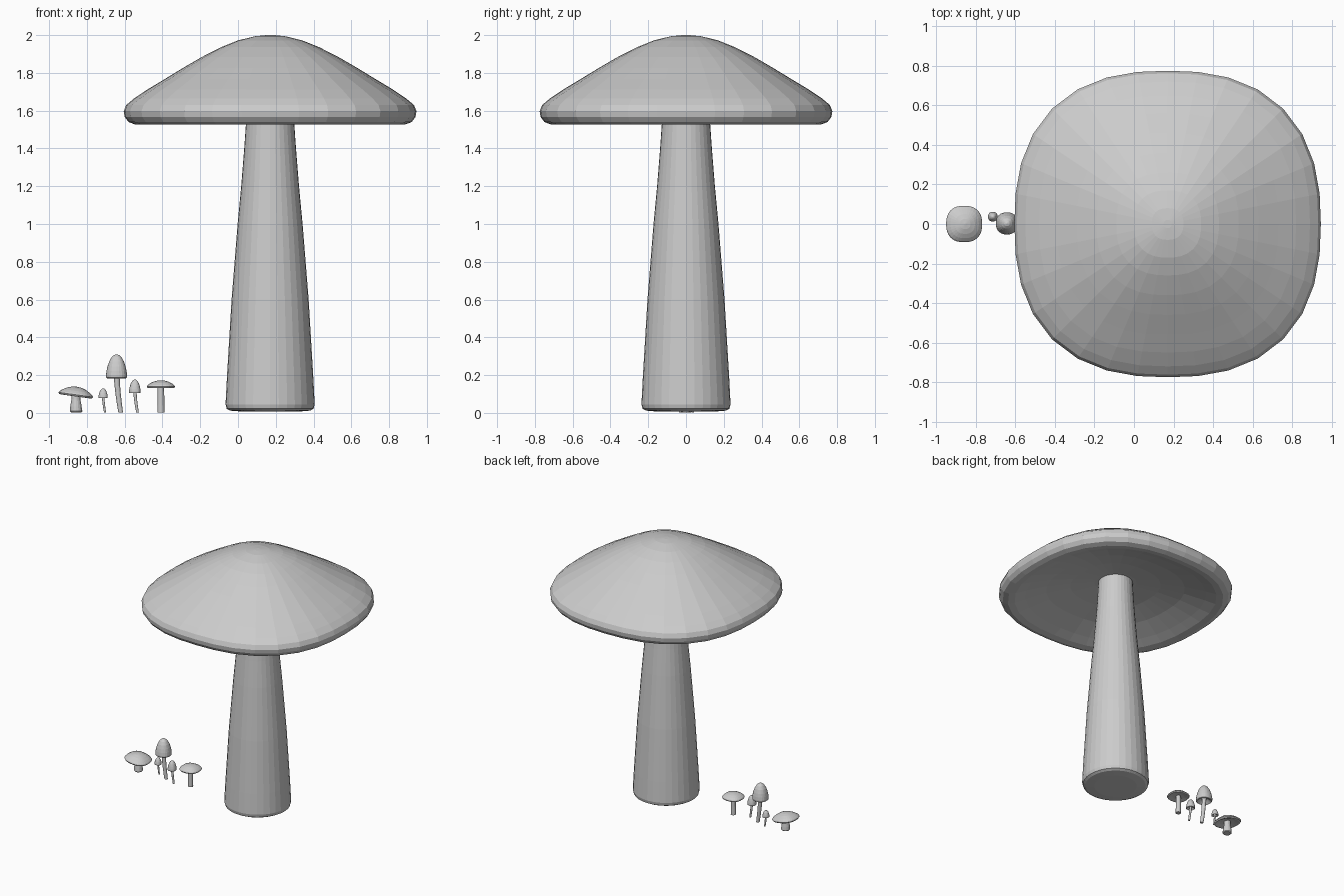
import bpy, math


def loft(name, rings, sides=32, power=2.0, loc=(0, 0, 0), tilt=0.0):
    """Skin a list of (x, y, z, radius) rings, listed bottom to top or along a cap profile."""
    verts, faces = [], []
    for x, y, z, r in rings:
        for i in range(sides):
            a = 2 * math.pi * i / sides
            c, s = math.cos(a), math.sin(a)
            k = r / (abs(c) ** power + abs(s) ** power) ** (1 / power)
            verts.append((x + k * c, y + k * s, z))
    for j in range(len(rings) - 1):
        for i in range(sides):
            n = (i + 1) % sides
            faces.append((j * sides + i, j * sides + n,
                          (j + 1) * sides + n, (j + 1) * sides + i))
    faces.append(tuple(reversed(range(sides))))
    faces.append(tuple(range((len(rings) - 1) * sides, len(rings) * sides)))
    me = bpy.data.meshes.new(name)
    me.from_pydata(verts, [], faces)
    ob = bpy.data.objects.new(name, me)
    ob.location = loc
    ob.rotation_euler = (0, tilt, 0)
    bpy.context.collection.objects.link(ob)
    return ob


def cap(name, profile, loc, sides=32, power=2.45, tilt=0.0):
    """Cap from (radius, height) pairs: hollow underside, rim, then dome."""
    return loft(name, [(0, 0, z, r) for r, z in profile], sides, power, loc, tilt)


def stem(name, rings, y=0.0, sides=16):
    """Stem from (x, z, radius) rings."""
    return loft(name, [(x, y, z, r) for x, z, r in rings], sides)


# Large mushroom
cap("large_cap", [
    (0.02, 1.67), (0.14, 1.662), (0.30, 1.64), (0.46, 1.605), (0.60, 1.56),
    (0.67, 1.534), (0.715, 1.527), (0.75, 1.54), (0.77, 1.567), (0.775, 1.597),
    (0.762, 1.63), (0.72, 1.665), (0.65, 1.712), (0.56, 1.766), (0.46, 1.827),
    (0.36, 1.885), (0.26, 1.936), (0.17, 1.972), (0.08, 1.994), (0.02, 2.0)],
    (0.17, 0, 0))
stem("large_stem", [(0.17, z, r) for z, r in [
    (0.007, 0.15), (0.012, 0.212), (0.022, 0.23), (0.045, 0.236), (0.2, 0.228),
    (0.4, 0.216), (0.6, 0.204), (0.8, 0.188), (1.0, 0.172), (1.2, 0.153),
    (1.4, 0.137), (1.53, 0.128), (1.69, 0.12)]], sides=32)

# Small tilted mushroom on the far left
cap("tilted_cap", [
    (0.004, 0.0), (0.05, -0.007), (0.078, -0.016), (0.087, -0.015), (0.092, -0.007),
    (0.087, 0.001), (0.072, 0.013), (0.05, 0.025), (0.026, 0.033), (0.004, 0.036)],
    (-0.858, 0, 0.103), tilt=0.14)
stem("tilted_stem", [
    (-0.857, 0.003, 0.028), (-0.857, 0.009, 0.033), (-0.858, 0.035, 0.030),
    (-0.858, 0.07, 0.024), (-0.858, 0.11, 0.022)])

# Small flat mushroom beside the large stem
cap("flat_cap", [
    (0.004, 0.14), (0.04, 0.137), (0.064, 0.131), (0.071, 0.132), (0.075, 0.139),
    (0.07, 0.147), (0.057, 0.157), (0.038, 0.166), (0.018, 0.171), (0.004, 0.172)],
    (-0.408, 0, 0))
stem("flat_stem", [
    (-0.408, 0.003, 0.019), (-0.408, 0.05, 0.018), (-0.408, 0.145, 0.017)])

# Bell mushrooms: unit cap and bent stem, scaled per mushroom
BELL = [(0.04, 0.22), (0.4, 0.17), (0.8, 0.03), (0.9, 0.0), (0.98, 0.03), (1.0, 0.12),
        (0.95, 0.3), (0.85, 0.5), (0.69, 0.71), (0.47, 0.88), (0.24, 0.97), (0.04, 1.0)]
bells = [
    # name, x, y, rim z, top z, cap radius, foot x, stem radius
    ("tall_bell", -0.643, 0.003, 0.183, 0.31, 0.056, -0.621, 0.016),
    ("tiny_bell", -0.714, 0.037, 0.078, 0.13, 0.0245, -0.704, 0.007),
    ("middle_bell", -0.546, -0.03, 0.104, 0.177, 0.031, -0.532, 0.009),
]
for name, x, y, z0, z1, r, fx, sr in bells:
    cap(name + "_cap", [(p * r, z0 + q * (z1 - z0)) for p, q in BELL],
        (x, y, 0), sides=24, power=2.3)
    ztop = z0 + 0.3 * (z1 - z0)
    rings = []
    for i in range(9):
        t = i / 8
        rings.append((x + (fx - x) * (1 - t) ** 1.6, 0.002 + t * (ztop - 0.002),
                      sr * (0.78 + 0.22 * t)))
    stem(name + "_stem", rings, y, 12)
